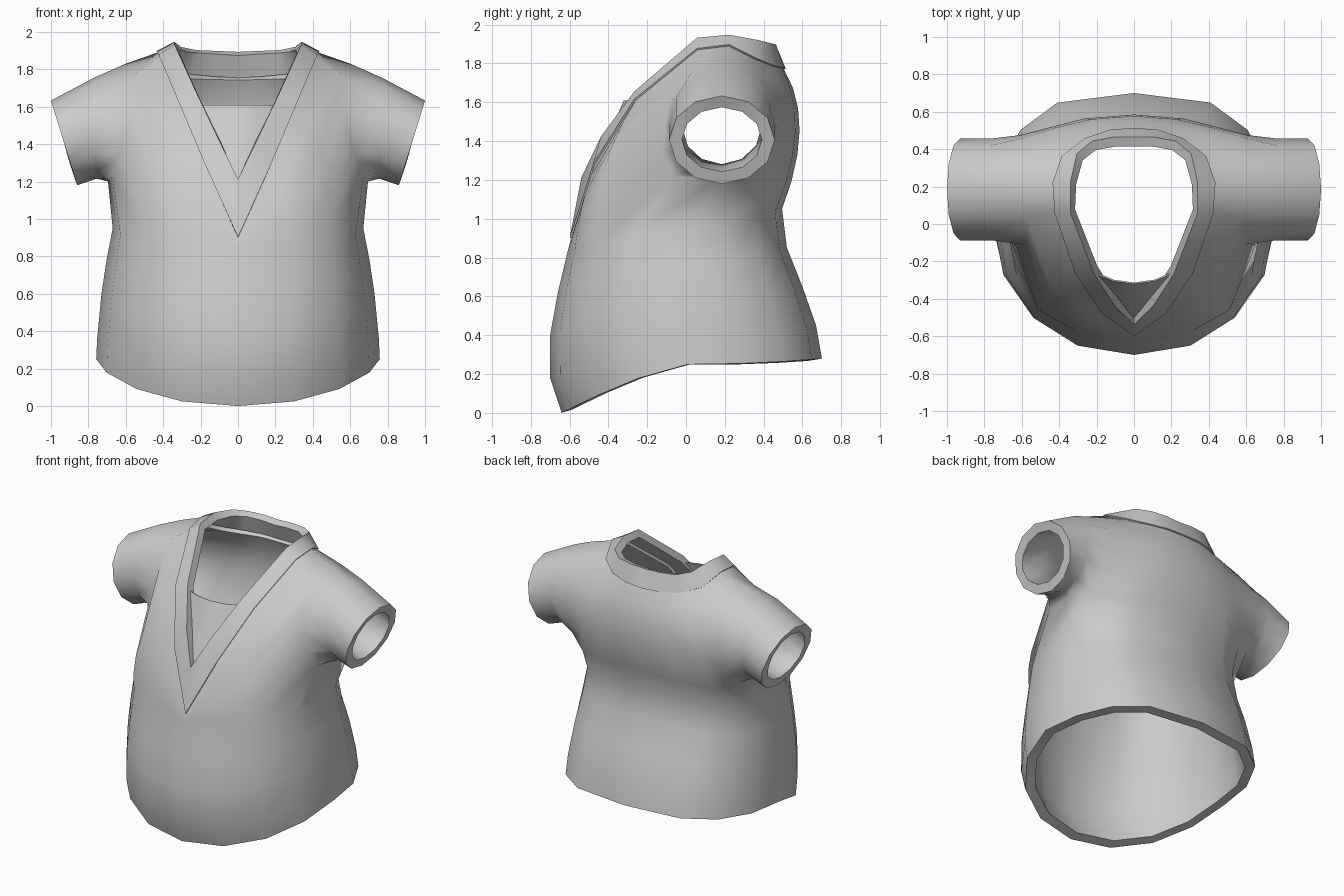
import bpy, bmesh
from math import sin, cos, pi
from mathutils import Vector

cube = bpy.data.objects.get("Cube")
if cube:
    bpy.data.objects.remove(cube)

fabric = bpy.data.materials.new("grey_fabric")
fabric.use_nodes = True
GREY = (0.6, 0.6, 0.6, 1)
fabric.diffuse_color = GREY
fabric.node_tree.nodes["Principled BSDF"].inputs["Base Color"].default_value = GREY

COLS = 9  # columns from centre front round to centre back


def body_ring(width, front, back, z_front, z_side, z_back, curve, mid=0.01):
    """Half of an oval ring, fuller at the back, whose height varies."""
    points = []
    for j in range(COLS):
        a = pi * j / (COLS - 1)
        s, c = max(sin(a), 0), abs(cos(a))
        if j < COLS // 2:
            p = (width * s ** curve, mid + (front - mid) * c ** curve,
                 z_side + (z_front - z_side) * c ** 1.3)
        else:
            p = (width * s ** .64, mid + (back - mid) * c ** .97,
                 z_side + (z_back - z_side) * c ** 2)
        points.append(Vector(p))
    points[0].x = points[-1].x = 0
    return points


def bezier(p, q, r, t):
    return p * (1 - t) ** 2 + q * 2 * t * (1 - t) + r * t * t


def strip(bm, low, high):
    """Quads between two rows of vertices."""
    for j in range(len(low) - 1):
        bm.faces.new((low[j], low[j + 1], high[j + 1], high[j]))


def finish(name, bm, thickness, offset):
    """Mirror the half, give it cloth thickness, and shade it."""
    mesh = bpy.data.meshes.new(name)
    loose = [v for v in bm.verts if not v.link_faces]
    bmesh.ops.delete(bm, geom=loose, context='VERTS')
    bm.to_mesh(mesh)
    bm.free()
    obj = bpy.data.objects.new(name, mesh)
    bpy.context.collection.objects.link(obj)
    mesh.materials.append(fabric)
    mirror = obj.modifiers.new("mirror", 'MIRROR')
    mirror.use_clip = True
    solid = obj.modifiers.new("cloth", 'SOLIDIFY')
    solid.thickness = thickness
    solid.offset = offset
    bpy.ops.object.select_all(action='DESELECT')
    obj.select_set(True)
    bpy.context.view_layer.objects.active = obj
    bpy.ops.object.convert(target='MESH')
    bpy.ops.object.shade_smooth_by_angle(angle=1.15)


# Neckline seam and the free edge of the collar
seam = [Vector(p) for p in (
    (0, -.59, .9), (.17, -.47, 1.28), (.31, -.26, 1.61), (.42, .06, 1.87), (.43, .22, 1.89),
    (.38, .36, 1.82), (.26, .45, 1.785), (.13, .495, 1.775), (0, .505, 1.77))]
edge = [Vector(p) for p in (
    (0, -.53, 1.21), (.1, -.43, 1.42), (.21, -.26, 1.65), (.335, .06, 1.925), (.335, .22, 1.94),
    (.3, .37, 1.915), (.22, .435, 1.9), (.11, .455, 1.895), (0, .455, 1.89))]

# Torso rings from hem to waist
rows = [body_ring(*r) for r in (
    (.758, -.64, .7, 0, .25, .28, .97),
    (.753, -.7, .67, .18, .36, .45, .96),
    (.73, -.7, .6, .4, .6, .65, .92),
    (.703, -.66, .52, .62, .78, .85, .87),
    (.67, -.61, .495, .83, .95, 1.05, .8))]

# Chest and back curves from waist to neckline
bulge = {0: (0, -.6, .87), 1: (.26, -.55, 1.07), 2: (.54, -.48, 1.27),
         6: (.5, .63, 1.47), 7: (.29, .65, 1.48), 8: (0, .67, 1.5)}
waist = rows[-1]
for k in range(1, 6):
    rows.append([bezier(waist[j], Vector(bulge[j]), seam[j], k / 6) if j in bulge
                 else waist[j].copy() for j in range(COLS)])
rows.append(seam)

# Armhole: grid positions in order from the armpit, round the back, over the shoulder
hole = ([(5, 4)] + [(r, 5) for r in range(5, 10)] + [(9, 4)]
        + [(r, 3) for r in range(9, 4, -1)])
hole_points = [(.695, .16, 1.2), (.67, .34, 1.21), (.635, .44, 1.32), (.61, .475, 1.46),
               (.59, .46, 1.62), (.58, .36, 1.76), (.6, .2, 1.83), (.57, .03, 1.76),
               (.57, -.08, 1.61), (.59, -.11, 1.47), (.63, -.12, 1.34), (.67, -.06, 1.22)]
for (r, j), p in zip(hole, hole_points):
    rows[r][j] = Vector(p)

bm = bmesh.new()
grid = [[bm.verts.new(p) for p in row] for row in rows]
for r in range(len(grid) - 1):
    if 5 <= r < 9:
        strip(bm, grid[r][:4], grid[r + 1][:4])
        strip(bm, grid[r][5:], grid[r + 1][5:])
    else:
        strip(bm, grid[r], grid[r + 1])

# Short sleeve grown from the armhole
loop = [grid[r][j] for r, j in hole]
for low, high in (((.755, 1.215), (.77, 1.755)), ((.86, 1.18), (1, 1.633))):
    ring = []
    for i in range(len(hole)):
        a = 2 * pi * i / len(hole)
        t = (1 - cos(a)) / 2
        ring.append(bm.verts.new((low[0] + (high[0] - low[0]) * t, .185 + .272 * sin(a),
                                  low[1] + (high[1] - low[1]) * t)))
    strip(bm, loop + loop[:1], ring + ring[:1])
    loop = ring
finish("shirt_body", bm, .066, -1)

# V-neck collar band, slightly proud of the shirt
bm = bmesh.new()
strip(bm, [bm.verts.new(p) for p in seam], [bm.verts.new(p) for p in edge])
finish("collar", bm, .054, -.65)

# Chest panel behind the V, straight across the top
bm = bmesh.new()
tip = bm.verts.new((0, -.53, 1.14))
top = [bm.verts.new(p) for p in ((0, -.32, 1.61), (.11, -.305, 1.61), (.205, -.265, 1.61))]
for a, b in zip(top, top[1:]):
    bm.faces.new((tip, b, a))
finish("chest_panel", bm, .008, -1)
